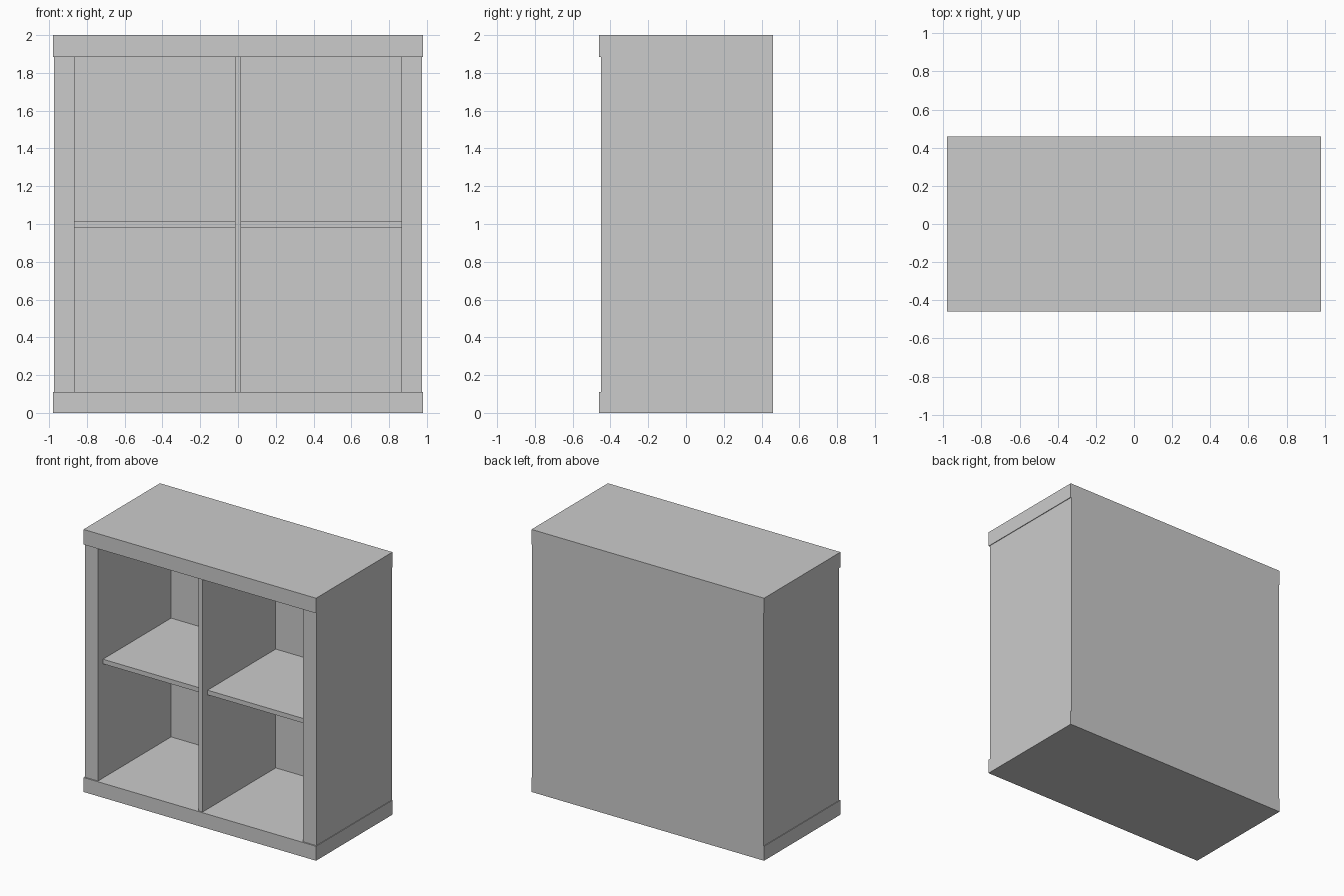
import bpy

cube = bpy.data.objects.get("Cube")
if cube:
    bpy.data.objects.remove(cube, do_unlink=True)

# Single grey finish
grey = bpy.data.materials.new("plain_grey")
grey.use_nodes = True
GREY = (0.6, 0.6, 0.6, 1)
grey.diffuse_color = GREY
grey.node_tree.nodes["Principled BSDF"].inputs["Base Color"].default_value = GREY


def board(name, x, y, z):
    """Box board spanning the given (low, high) ranges."""
    spans = (x, y, z)
    bpy.ops.mesh.primitive_cube_add(size=1, location=[(a + b) / 2 for a, b in spans])
    ob = bpy.context.object
    ob.name = name
    ob.scale = [b - a for a, b in spans]
    bpy.ops.object.transform_apply(location=False, rotation=False, scale=True)
    ob.data.materials.append(grey)
    return ob


HALF_W, SIDE_OUT, SIDE_IN = 0.98, 0.975, 0.865
FRONT, BACK, INSET, PANEL = -0.46, 0.46, -0.45, 0.43
FLOOR, CEILING, HEIGHT = 0.11, 1.885, 2.0
DIVIDER = 0.017

# Thick top and bottom boards, slightly proud of the sides
board("bottom_board", (-HALF_W, HALF_W), (FRONT, BACK), (0, FLOOR))
board("top_board", (-HALF_W, HALF_W), (FRONT, BACK), (CEILING, HEIGHT))

# Side walls and shelves, mirrored left and right
for side, s in (("left", 1), ("right", -1)):
    board(side + "_side", sorted((s * SIDE_IN, s * SIDE_OUT)),
          (INSET, BACK), (FLOOR, CEILING))
    board(side + "_shelf", sorted((s * DIVIDER, s * SIDE_IN)),
          (-0.39, PANEL), (0.98, 1.015))

# Upright divider and back panel
board("centre_divider", (-DIVIDER, DIVIDER), (INSET, PANEL), (FLOOR, CEILING))
board("back_panel", (-SIDE_IN, SIDE_IN), (PANEL, BACK), (FLOOR, CEILING))
